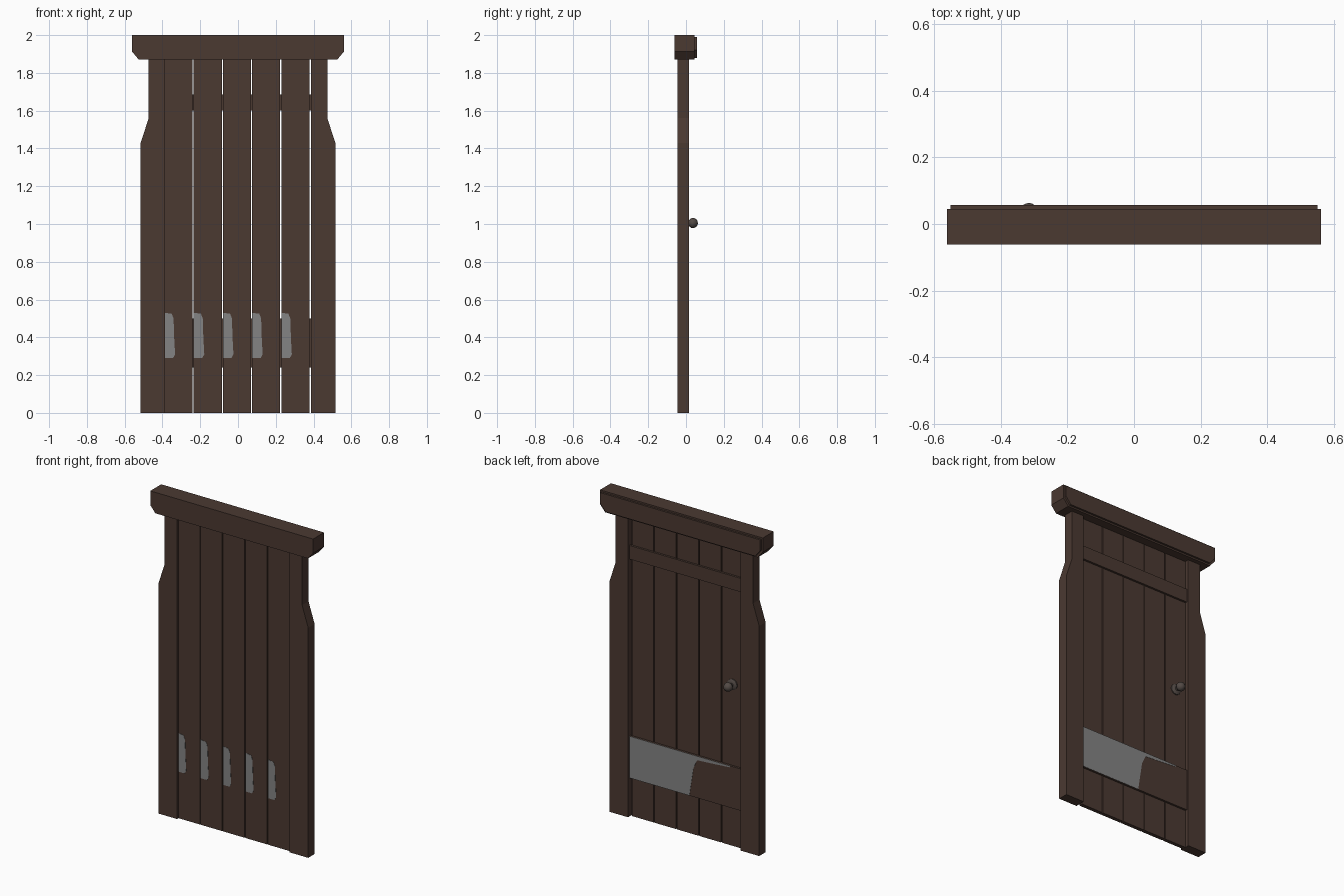
import bpy, bmesh, math
from mathutils import Matrix

if "Cube" in bpy.data.objects:
    bpy.data.objects.remove(bpy.data.objects["Cube"])


def material(name, rgb):
    m = bpy.data.materials.new(name)
    m.diffuse_color = (*rgb, 1)
    m.use_nodes = True
    m.node_tree.nodes["Principled BSDF"].inputs["Base Color"].default_value = m.diffuse_color
    return m


BROWN = material("dark brown wood", (0.070, 0.041, 0.031))
GREY = material("bare grey", (0.23, 0.23, 0.23))
METAL = material("dark metal", (0.085, 0.068, 0.060))


def finish(name, bm, mat):
    bmesh.ops.recalc_face_normals(bm, faces=bm.faces[:])
    me = bpy.data.meshes.new(name)
    bm.to_mesh(me)
    bm.free()
    me.materials.append(mat)
    ob = bpy.data.objects.new(name, me)
    bpy.context.collection.objects.link(ob)
    return ob


def prism(name, pts, y0, y1, mat):
    """Extrude an x-z outline from y0 to y1."""
    bm = bmesh.new()
    face = bm.faces.new([bm.verts.new((x, y0, z)) for x, z in pts])
    ext = bmesh.ops.extrude_face_region(bm, geom=[face])["geom"]
    for v in ext:
        if isinstance(v, bmesh.types.BMVert):
            v.co.y = y1
    return finish(name, bm, mat)


def rect(x0, x1, z0, z1):
    return [(x0, z0), (x1, z0), (x1, z1), (x0, z1)]


# lintel with chamfered lower corners and a raised back panel
def lintel_outline(w, z0, z1):
    return [(-w + .035, z0), (w - .035, z0), (w, z0 + .042), (w, z1),
            (-w, z1), (-w, z0 + .042)]


prism("lintel", lintel_outline(.56, 1.87, 2.0), -.062, .045, BROWN)
prism("lintel_back_panel", lintel_outline(.55, 1.88, 1.99), .045, .057, BROWN)

# posts that narrow near the top
for side, s in (("left", -1), ("right", 1)):
    outline = [(.387, 0), (.515, 0), (.515, 1.43), (.473, 1.56),
               (.473, 1.87), (.387, 1.87)]
    prism(side + "_post", [(s * x, z) for x, z in outline], -.046, .017, BROWN)

# planks with narrow gaps, each with a bare patch at its left edge
PITCH, GAP = .1545, .006
PATCH = [(0, .29), (.045, .29), (.056, .31), (.051, .40), (.048, .50),
         (.038, .525), (0, .53)]
for i in range(5):
    x = -.389 + i * PITCH
    prism(f"plank_{i + 1}", rect(x, x + PITCH - GAP, 0, 1.88), -.032, -.009, BROWN)
    prism(f"plank_patch_{i + 1}", [(x + px, z) for px, z in PATCH],
          -.0335, -.031, GREY)

# rails across the back
prism("upper_rail", rect(-.387, .387, 1.60, 1.685), -.009, .004, BROWN)
prism("lower_rail", rect(-.387, .387, .24, .50), -.009, .004, BROWN)
prism("lower_rail_patch",
      [(.386, .241), (-.027, .241), (-.055, .42), (-.08, .475), (-.2, .483),
       (-.305, .491), (-.305, .5), (.386, .5)], .003, .0055, GREY)

# door knob, turned around the y axis: rosette, neck, ball
PROFILE = [(0, -.009), (.033, -.009), (.033, -.003), (.026, .002), (.012, .004),
           (.011, .014), (.020, .020), (.027, .031), (.027, .041), (.020, .055),
           (.010, .061), (0, .063)]
bm = bmesh.new()
verts = [bm.verts.new((r, y, 0)) for r, y in PROFILE]
edges = [bm.edges.new(p) for p in zip(verts, verts[1:])]
bmesh.ops.spin(bm, geom=verts + edges, cent=(0, 0, 0), axis=(0, 1, 0),
               angle=math.tau, steps=16)
bmesh.ops.remove_doubles(bm, verts=bm.verts[:], dist=.0005)
bm.transform(Matrix.Translation((-.315, 0, 1.005)))
knob = finish("door_knob", bm, METAL)
bpy.context.view_layer.objects.active = knob
knob.select_set(True)
bpy.ops.object.shade_smooth_by_angle(angle=math.radians(40))
